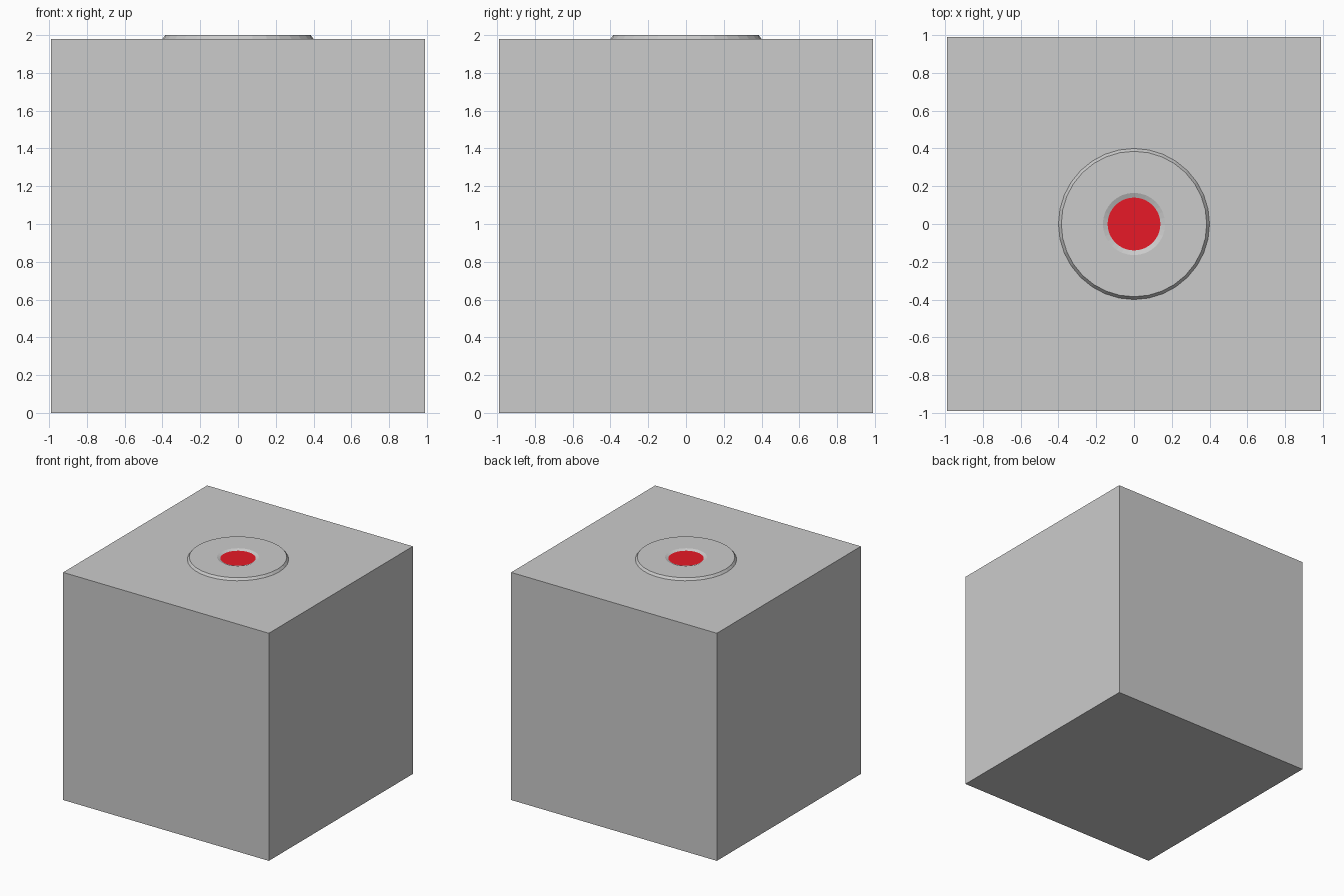
import bpy, bmesh
from math import cos, sin, pi

if "Cube" in bpy.data.objects:
    bpy.data.objects.remove(bpy.data.objects["Cube"])

SEG = 32
TOP = 1.98


def make_object(name, bm, color=None):
    bmesh.ops.recalc_face_normals(bm, faces=bm.faces)
    mesh = bpy.data.meshes.new(name)
    bm.to_mesh(mesh)
    bm.free()
    obj = bpy.data.objects.new(name, mesh)
    bpy.context.collection.objects.link(obj)
    if color:
        mat = bpy.data.materials.new(name + "_colour")
        mat.diffuse_color = color
        mat.use_nodes = True
        mat.node_tree.nodes["Principled BSDF"].inputs["Base Color"].default_value = mat.diffuse_color
        mesh.materials.append(mat)
    return obj


def circle(bm, r, z):
    return [bm.verts.new((r * cos(2 * pi * i / SEG), r * sin(2 * pi * i / SEG), z))
            for i in range(SEG)]


# Cube body
bm = bmesh.new()
bmesh.ops.create_cube(bm, size=TOP)
bmesh.ops.translate(bm, verts=bm.verts, vec=(0, 0, TOP / 2))
make_object("body", bm)

# Raised collar: bevelled rim, flat top, shallow dished recess
bm = bmesh.new()
rings = [circle(bm, r, z) for r, z in
         [(0.40, TOP), (0.385, 2.0), (0.165, 2.0), (0.14, 1.99)]]
for a, b in zip(rings, rings[1:]):
    for i in range(SEG):
        j = (i + 1) % SEG
        bm.faces.new((a[i], a[j], b[j], b[i]))
collar = make_object("collar", bm)
# open strip: make sure the flat top faces upwards
if max(collar.data.polygons, key=lambda p: abs(p.normal.z)).normal.z < 0:
    collar.data.flip_normals()

# Red button at the bottom of the recess
bm = bmesh.new()
low, high = circle(bm, 0.14, TOP), circle(bm, 0.14, 1.99)
bm.faces.new(high)
bm.faces.new(low[::-1])
for i in range(SEG):
    j = (i + 1) % SEG
    bm.faces.new((low[i], low[j], high[j], high[i]))
make_object("button", bm, (0.8, 0.01, 0.02, 1))
